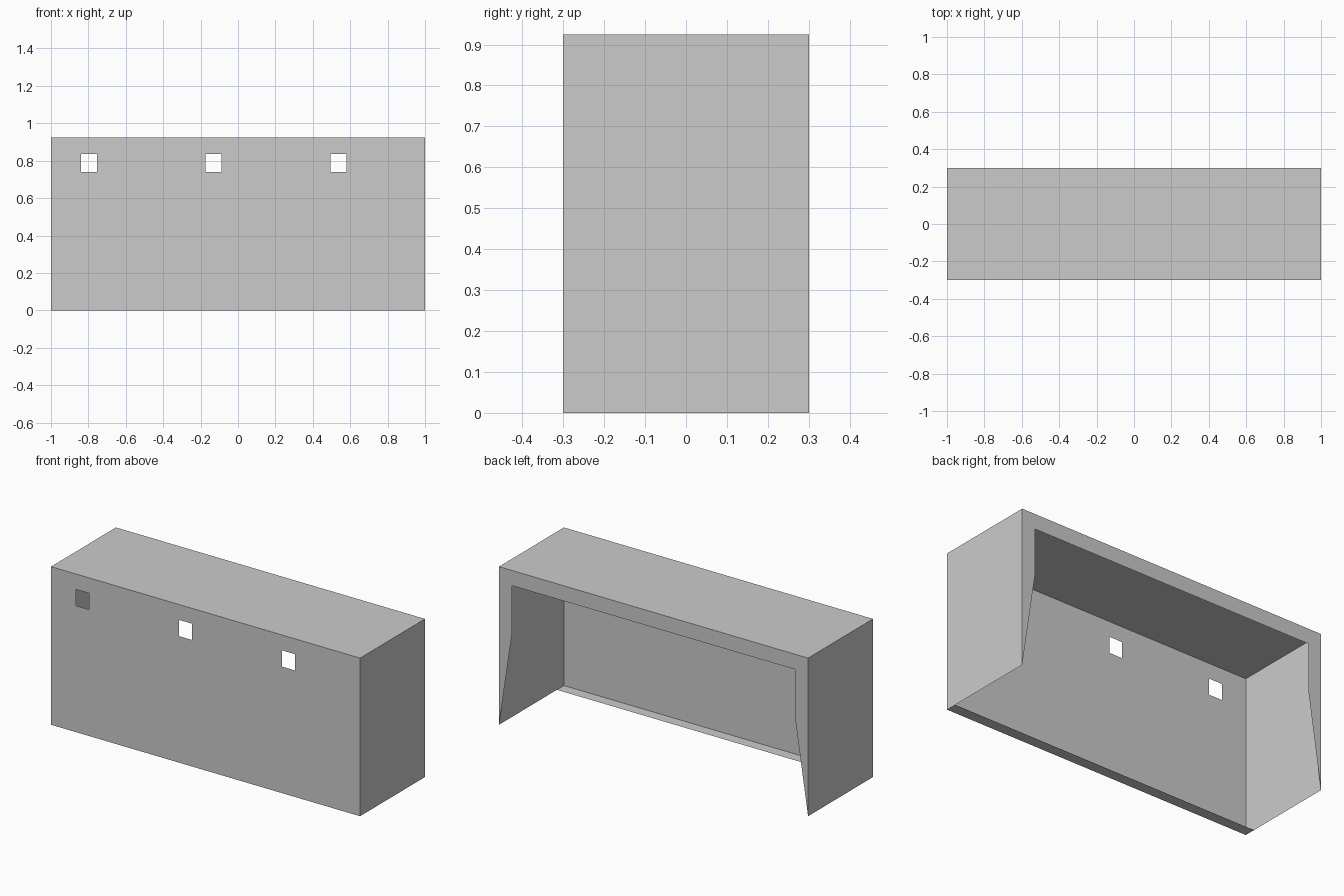
import bpy

if "Cube" in bpy.data.objects:
    bpy.data.objects.remove(bpy.data.objects["Cube"])

W, D, H = 1.0, 0.3, 0.925   # half width, half depth, height


def sheet(name, polys):
    """Thin single-sided panel from a list of polygons, wound to face outward."""
    verts, faces, index = [], [], {}
    for poly in polys:
        face = []
        for p in poly:
            key = tuple(round(c, 4) for c in p)
            if key not in index:
                index[key] = len(verts)
                verts.append(key)
            face.append(index[key])
        faces.append(face)
    mesh = bpy.data.meshes.new(name)
    mesh.from_pydata(verts, [], faces)
    mesh.validate()
    obj = bpy.data.objects.new(name, mesh)
    bpy.context.collection.objects.link(obj)
    return obj


# Front panel: one grid of cells, leaving out three cable openings
holes = [(c - 0.0425, c + 0.0425) for c in (-0.797, -0.13, 0.537)]
xs = [-W] + [x for h in holes for x in h] + [W]
zs = [0, 0.74, 0.835, H]
cells = []
for i, (x0, x1) in enumerate(zip(xs, xs[1:])):
    for k, (z0, z1) in enumerate(zip(zs, zs[1:])):
        if i % 2 == 1 and k == 1:
            continue
        cells.append([(x0, -D, z0), (x1, -D, z0), (x1, -D, z1), (x0, -D, z1)])
sheet("front_panel", cells)

# End panels
sheet("right_end_panel", [[(W, -D, 0), (W, D, 0), (W, D, H), (W, -D, H)]])
sheet("left_end_panel", [[(-W, D, 0), (-W, -D, 0), (-W, -D, H), (-W, D, H)]])

# Counter top
sheet("counter_top", [[(-W, -D, H), (W, -D, H), (W, D, H), (-W, D, H)]])

# Back frame: header strip with legs that taper to a point at the floor
inner, header, knee = 0.916, 0.836, 0.555
sheet("back_frame", [
    [(W, D, header), (-W, D, header), (-W, D, H), (W, D, H)],
    [(W, D, 0), (inner, D, knee), (inner, D, header), (W, D, header)],
    [(-W, D, 0), (-W, D, header), (-inner, D, header), (-inner, D, knee)],
])

# Narrow floor lip along the front panel
lip = -0.235
sheet("floor_lip", [[(-W, -D, 0), (-W, lip, 0), (W, lip, 0), (W, -D, 0)]])
